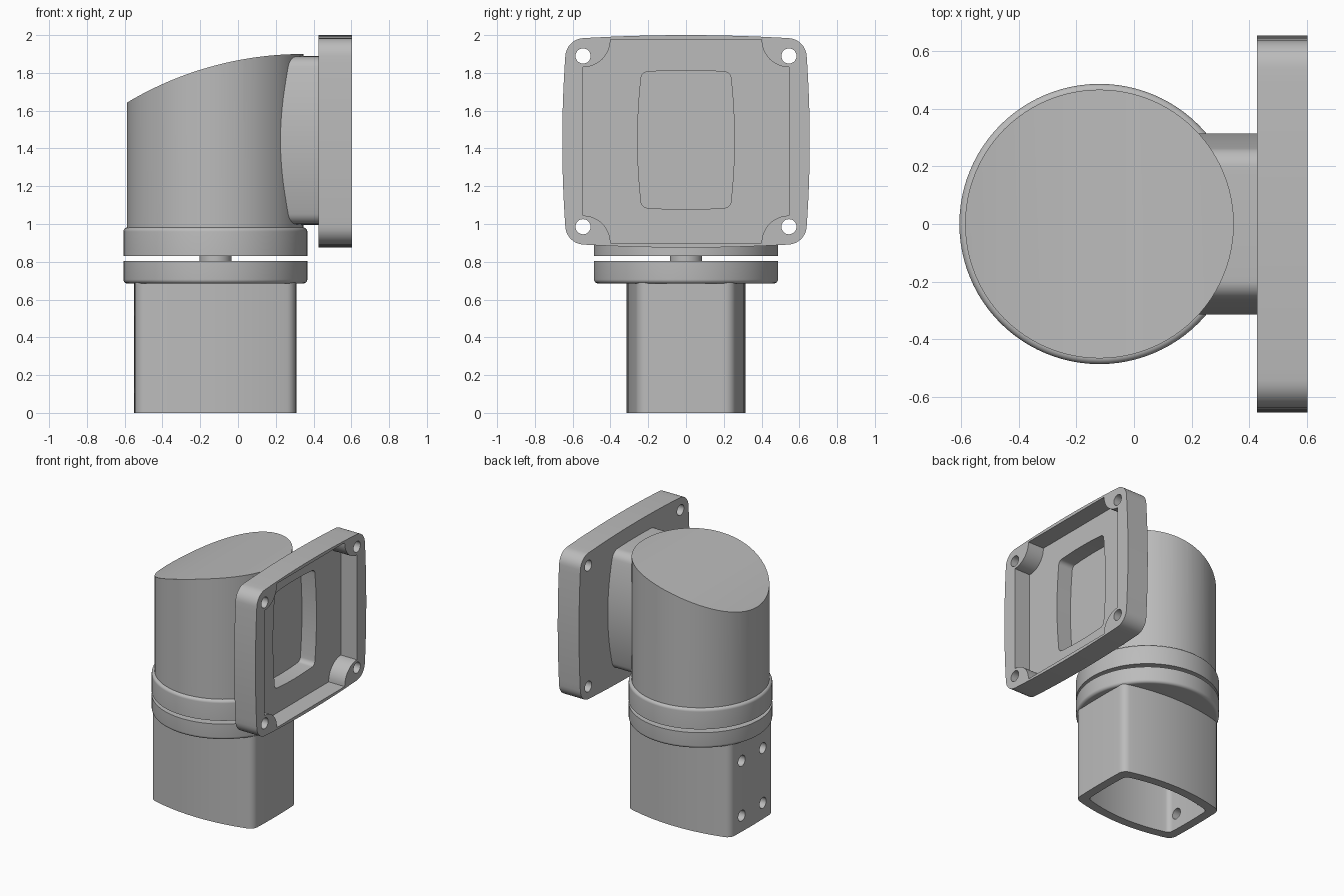
import bpy, bmesh
from math import sin, cos, pi, atan, radians, sqrt

cube = bpy.data.objects.get("Cube")
if cube:
    bpy.data.objects.remove(cube, do_unlink=True)

grey = bpy.data.materials.new("plain_grey")
grey.use_nodes = True
grey.diffuse_color = (0.5, 0.5, 0.5, 1)
grey.node_tree.nodes["Principled BSDF"].inputs["Base Color"].default_value = (0.5, 0.5, 0.5, 1)

AXIS_X = -0.12      # vertical axis of the body
FLANGE_Z = 1.4375   # height of the flange centre

# Maps (profile u, profile v, depth) to space for each extrusion axis
PLACE = {
    "x": lambda u, v, d: (d, u, v),
    "y": lambda u, v, d: (u, d, v),
    "z": lambda u, v, d: (u, v, d),
}


def make_object(name, bm):
    bmesh.ops.recalc_face_normals(bm, faces=bm.faces)
    mesh = bpy.data.meshes.new(name)
    bm.to_mesh(mesh)
    bm.free()
    mesh.materials.append(grey)
    obj = bpy.data.objects.new(name, mesh)
    bpy.context.collection.objects.link(obj)
    return obj


def prism(name, outline, axis, start, end, centre=(0, 0)):
    """Extrude a closed outline along an axis."""
    bm = bmesh.new()
    place = PLACE[axis]
    rings = [[bm.verts.new(place(u + centre[0], v + centre[1], d)) for u, v in outline]
             for d in (start, end)]
    for ring in rings:
        bm.faces.new(ring)
    n = len(outline)
    for i in range(n):
        j = (i + 1) % n
        bm.faces.new((rings[0][i], rings[0][j], rings[1][j], rings[1][i]))
    return make_object(name, bm)


def circle(radius, count=96):
    return [(radius * cos(2 * pi * i / count), radius * sin(2 * pi * i / count))
            for i in range(count)]


def mirror_quadrant(q):
    """Complete a closed outline from its first quadrant."""
    return (q + [(-u, v) for u, v in reversed(q)]
            + [(-u, -v) for u, v in q] + [(u, -v) for u, v in reversed(q)])


def bowed_rect(w, h, bow_w, bow_h, r, steps=6):
    """Rectangle of half size w, h with bulging sides and round corners."""
    cu, cv = w - bow_w - r, h - bow_h - r
    a, b = atan(2 * bow_w / h), pi / 2 - atan(2 * bow_h / w)
    arc = [(cu + r * cos(a + (b - a) * i / 8), cv + r * sin(a + (b - a) * i / 8))
           for i in range(9)]
    (u0, v0), (u1, v1) = arc[0], arc[-1]
    ts = [(i + 0.5) / steps for i in range(steps)]
    side = [(w - (w - u0) * t * t, v0 * t) for t in ts]
    top = [(u1 * t, h - (h - v1) * t * t) for t in reversed(ts)]
    return mirror_quadrant(side + arc + top)


def boolean(obj, cutter, operation="DIFFERENCE", keep=False):
    cutter.hide_render = True
    mod = obj.modifiers.new("cut", "BOOLEAN")
    mod.operation, mod.solver, mod.object = operation, "EXACT", cutter
    bpy.context.view_layer.objects.active = obj
    bpy.ops.object.modifier_apply(modifier=mod.name)
    if not keep:
        bpy.data.objects.remove(cutter, do_unlink=True)


def lathe(name, profile):
    """Solid of revolution about the body axis from (radius, z) pairs."""
    bm = bmesh.new()
    rings = [[bm.verts.new((AXIS_X + x, y, z)) for x, y in circle(r)] for r, z in profile]
    bm.faces.new(rings[0])
    bm.faces.new(rings[-1])
    for low, high in zip(rings, rings[1:]):
        for i in range(len(low)):
            j = (i + 1) % len(low)
            bm.faces.new((low[i], low[j], high[j], high[i]))
    return make_object(name, bm)


parts = []

# Hollow base sleeve with four screw holes in one end
sleeve = prism("base_sleeve", bowed_rect(0.43, 0.315, 0.004, 0.05, 0.06),
               "z", 0, 0.69, (AXIS_X, 0))
boolean(sleeve, prism("sleeve_bore", bowed_rect(0.365, 0.25, 0.004, 0.045, 0.04),
                      "z", -0.1, 0.63, (AXIS_X, 0)))
for y in (-0.125, 0.125):
    for z in (0.12, 0.53):
        boolean(sleeve, prism("screw_hole", circle(0.04, 32), "x", -0.7, -0.4, (y, z)))
parts.append(sleeve)

# Swivel collars and the shaft between them
f = 0.022
fillet = [(f * sin(i * pi / 12), f * cos(i * pi / 12)) for i in range(7)]
R = 0.487
parts.append(lathe("lower_collar", [(R - f + s, 0.685 + f - c) for s, c in fillet] + [(R, 0.805)]))
parts.append(lathe("upper_collar", [(R, 0.83)]
                   + [(R - f + s, 0.982 - f + c) for s, c in reversed(fillet)]))
parts.append(lathe("swivel_shaft", [(0.085, 0.8), (0.085, 0.835)]))

# Round head with a curved sloping top
head = lathe("head", [(0.467, 0.975), (0.467, 2.2)])
arc_r = 1.82
slope = [(x, 1.9 - arc_r + sqrt(arc_r ** 2 - (0.345 - x) ** 2))
         for x in (0.345 - 1.1 * i / 28 for i in range(29))]
boolean(head, prism("head_trim", [(slope[-1][0], 0.8), (0.6, 0.8), (0.6, 1.9)] + slope,
                    "y", -0.8, 0.8), "INTERSECT")
parts.append(head)

# Neck and flange share a window
neck = prism("neck", bowed_rect(0.315, 0.4475, 0.05, 0.004, 0.07),
             "x", 0.2, 0.44, (0, FLANGE_Z + 0.005))
flange = prism("flange", bowed_rect(0.655, 0.5625, 0.016, 0.016, 0.1),
               "x", 0.427, 0.603, (0, FLANGE_Z))

# Flange recess leaves a round boss in each corner
hw, hh, boss = 0.545, 0.538, 0.145
notch = [(hw + boss * cos(1.5 * pi - i * pi / 24), hh + boss * sin(1.5 * pi - i * pi / 24))
         for i in range(13)]
boolean(flange, prism("recess", mirror_quadrant(notch), "x", 0.47, 0.7, (0, FLANGE_Z)))
for y in (-0.545, 0.545):
    for z in (-0.452, 0.452):
        boolean(flange, prism("bolt_hole", circle(0.04, 32), "x", 0.3, 0.7, (y, FLANGE_Z + z)))

window = prism("window", bowed_rect(0.256, 0.368, 0.018, 0.008, 0.035),
               "x", 0.35, 0.7, (0, FLANGE_Z + 0.008))
boolean(neck, window, keep=True)
boolean(flange, window)
parts += [neck, flange]

# Smooth the curved walls, keep the edges crisp
bpy.ops.object.select_all(action="DESELECT")
for obj in parts:
    obj.select_set(True)
bpy.context.view_layer.objects.active = parts[0]
bpy.ops.object.shade_smooth_by_angle(angle=radians(25))
